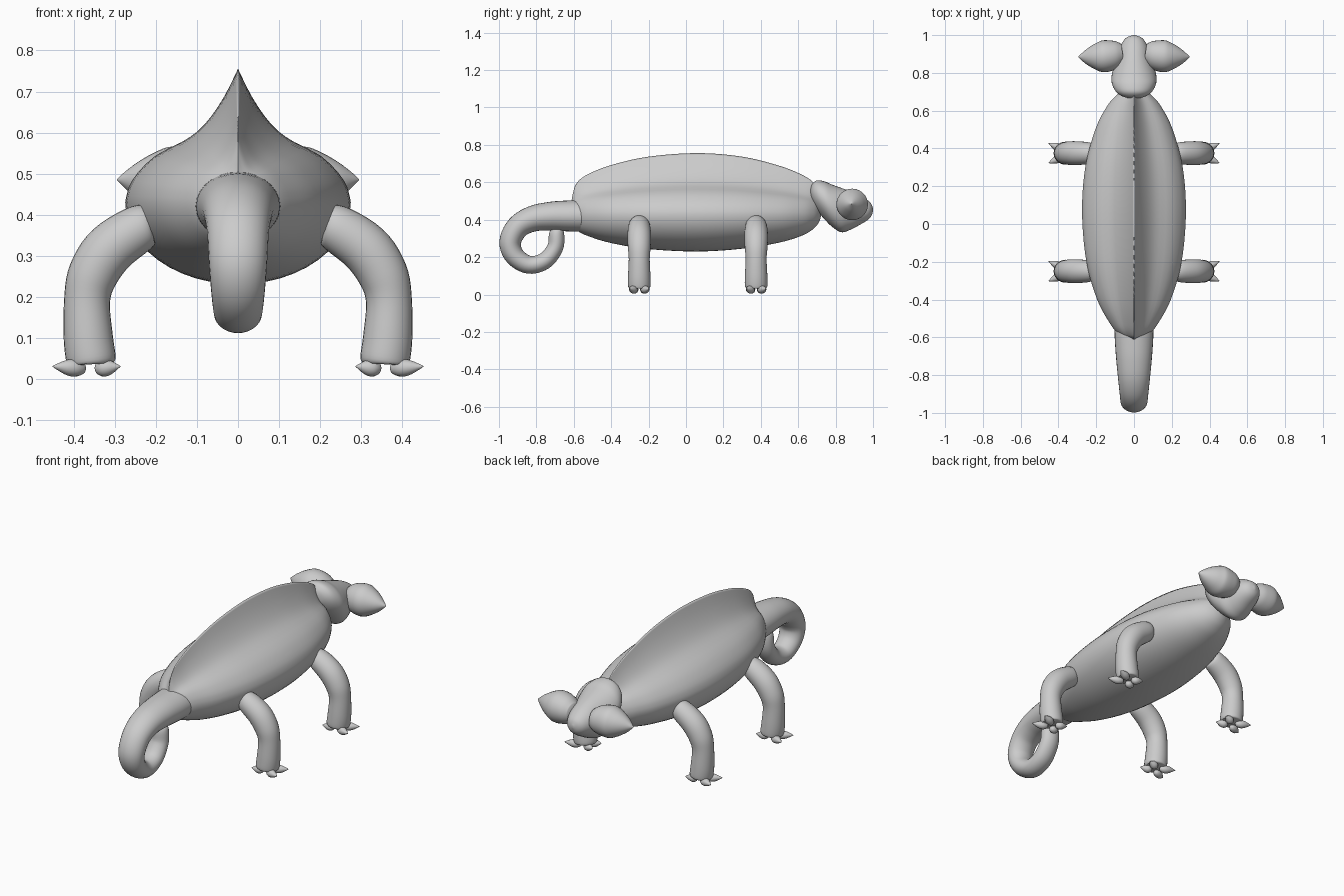
import bpy, bmesh, math
from mathutils import Vector

if "Cube" in bpy.data.objects:
    bpy.data.objects.remove(bpy.data.objects["Cube"])


def smooth(rows, n=5):
    """Catmull-Rom resampling of a list of number tuples."""
    out = []
    for i in range(len(rows) - 1):
        a, b, c, d = (rows[max(0, min(len(rows) - 1, i + k))] for k in (-1, 0, 1, 2))
        for s in range(n):
            t = s / n
            out.append(tuple(0.5 * (2 * q + (r - p) * t + (2 * p - 5 * q + 4 * r - u) * t * t
                                    + (3 * q - p - 3 * r + u) * t ** 3)
                             for p, q, r, u in zip(a, b, c, d)))
    return out + [tuple(rows[-1])]


def loft(name, rings, mirror=False):
    """Skin a list of closed rings and cap both ends."""
    bm = bmesh.new()
    vs = [[bm.verts.new(p) for p in r] for r in rings]
    n = len(rings[0])
    for a, b in zip(vs, vs[1:]):
        for i in range(n):
            bm.faces.new((a[i], a[(i + 1) % n], b[(i + 1) % n], b[i]))
    bm.faces.new(vs[0])
    bm.faces.new(vs[-1])
    bmesh.ops.recalc_face_normals(bm, faces=bm.faces)
    me = bpy.data.meshes.new(name)
    bm.to_mesh(me)
    bm.free()
    for p in me.polygons:
        p.use_smooth = True
    ob = bpy.data.objects.new(name, me)
    bpy.context.collection.objects.link(ob)
    if mirror:
        ob.modifiers.new("mirror", 'MIRROR').use_mirror_merge = False
    return ob


def tube(name, rows, side, wide=1.0, mirror=False, n=5, seg=28):
    """Tube along (x, y, z, radius) rows; 'side' is the fixed ring axis."""
    pts = smooth(rows, n)
    rings = []
    for i, p in enumerate(pts):
        c = Vector(p[:3])
        t = Vector(pts[min(i + 1, len(pts) - 1)][:3]) - Vector(pts[max(i - 1, 0)][:3])
        up = t.cross(Vector(side)).normalized()
        sd = up.cross(t).normalized()
        r = max(p[3], 0.001)
        rings.append([c + r * (wide * math.cos(a) * sd + math.sin(a) * up)
                      for a in (2 * math.pi * k / seg for k in range(seg))])
    return loft(name, rings, mirror)


# Body: round belly below, concave flanks rising to a sharp ridge
low = [(math.sin(a), -math.cos(a)) for a in (math.pi / 2 * k / 12 for k in range(12))]
high = smooth([(1, 0), (.97, .11), (.89, .22), (.73, .35), (.5, .45), (.36, .53),
               (.24, .64), (.13, .78), (.05, .91), (0, 1)], 2)
half = low + high
section = half + [(-x, z) for x, z in half[-2:0:-1]]
body = [  # y, half width, bottom, top
    (-.615, .01, .42, .48), (-.605, .05, .385, .54), (-.585, .08, .345, .595),
    (-.53, .125, .315, .64), (-.4, .195, .275, .692), (-.2, .252, .243, .737),
    (.06, .275, .23, .756), (.3, .258, .245, .737), (.5, .205, .278, .688),
    (.62, .145, .315, .64), (.68, .095, .35, .6), (.71, .05, .385, .55), (.722, .01, .42, .47)]
loft("body", [[(w * u, y, .43 + v * ((zt - .43) if v > 0 else (.43 - zb))) for u, v in section]
              for y, w, zb, zt in smooth(body)])

# Head: tall crest at the back sloping to a rounded snout
head = [
    (.663, .01, .525, .56), (.675, .06, .495, .59), (.70, .095, .45, .61), (.74, .116, .403, .605),
    (.78, .119, .363, .588), (.83, .108, .333, .57), (.88, .09, .347, .552),
    (.93, .076, .373, .53), (.97, .056, .397, .505), (.99, .034, .418, .485), (1.0, .005, .445, .46)]
loft("head", [[(w * math.cos(a), y, (zb + zt) / 2 + (zt - zb) / 2 * math.sin(a))
               for a in (math.pi * k / 18 for k in range(36))]
              for y, w, zb, zt in smooth(head)])

# Cone-shaped turret eyes
tube("eyes", [(.06, .905, .48, .05), (.09, .90, .48, .07), (.13, .892, .481, .082),
              (.17, .887, .482, .083), (.21, .886, .483, .066), (.25, .885, .484, .041),
              (.28, .885, .485, .016), (.295, .885, .485, .001)], (0, 1, 0), mirror=True)

# Curled tail
tube("tail", [(0, -.54, .42, .085), (0, -.62, .42, .083), (0, -.72, .419, .077),
              (0, -.82, .405, .069), (0, -.9, .36, .062), (0, -.94, .28, .058),
              (0, -.915, .205, .053), (0, -.84, .159, .048), (0, -.755, .18, .045),
              (0, -.7, .25, .043), (0, -.692, .32, .041), (0, -.694, .35, .03),
              (0, -.695, .36, .002)], (1, 0, 0), wide=1.22)

# Legs and claws, mirrored left to right
for label, y in (("front", -.25), ("back", .375)):
    tube(label + "_legs", [(.2, y, .385, .005), (.208, y, .381, .035), (.235, y, .37, .056),
                           (.31, y, .318, .063), (.353, y, .255, .061), (.368, y, .19, .056),
                           (.365, y, .1, .06), (.358, y, .045, .06), (.357, y, .035, .05)],
         (0, 1, 0), mirror=True)
    for i, (dx, dy) in enumerate(((1, 1), (1, -1), (-1, 1), (-1, -1))):
        ax = .36 + dx * .012
        tip = .452 if dx > 0 else .287
        ay, ty = y + dy * .018, y + dy * (.052 if dx > 0 else .04)
        rows = [(ax + (tip - ax) * t, ay + (ty - ay) * t, .024 + .006 * t, r)
                for t, r in ((0, .004), (.08, .014), (.3, .021), (.55, .019), (.8, .01), (1, .001))]
        tube(f"{label}_claw_{i + 1}", rows, (0, 0, 1), mirror=True, n=3, seg=16)
